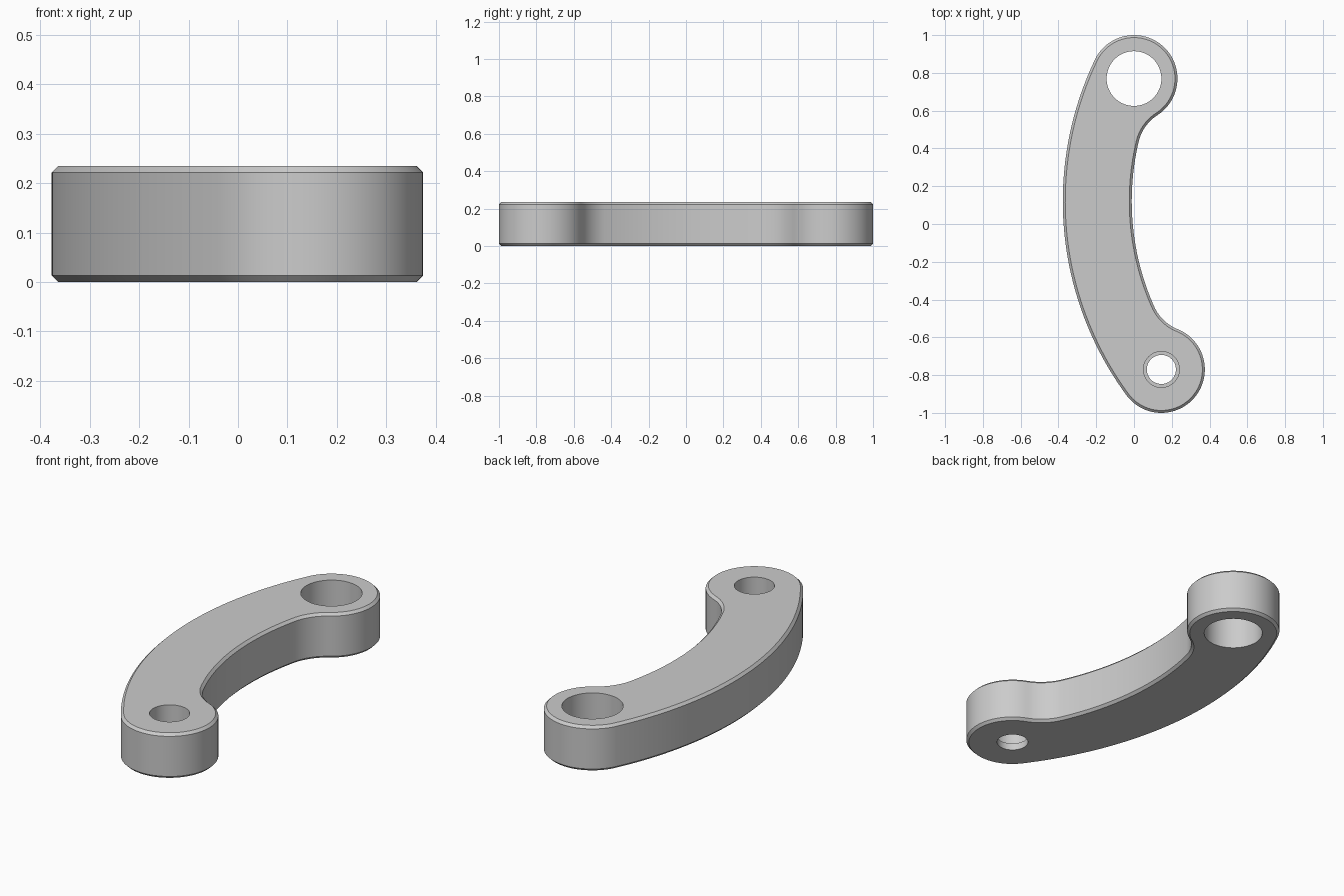
import bpy, bmesh, math
from mathutils import Vector

cube = bpy.data.objects.get("Cube")
if cube:
    bpy.data.objects.remove(cube)

# Main dimensions
HEIGHT, CHAMFER = 0.235, 0.013
END_R, FILLET_R = 0.23, 0.23
BACK_END = Vector((0, 0.77))
FRONT_END = Vector((0.145, -0.77))
ARC_CENTRE = Vector((1.358, 0.121))
OUTER_R, INNER_R = 1.735, 1.37
LEDGE_Z = 0.037


def angle(a, b):
    return math.atan2(b.y - a.y, b.x - a.x)


def arc(centre, radius, start, end, steps):
    """Points along an arc, leaving out the last one."""
    return [centre + radius * Vector((math.cos(t), math.sin(t)))
            for t in (start + (end - start) * i / steps for i in range(steps))]


def fillet_centre(end, side):
    """Centre of the circle that blends an end into the inner arc."""
    r1, r2 = END_R + FILLET_R, INNER_R - FILLET_R
    line = ARC_CENTRE - end
    d = line.length
    u = line / d
    a = (r1 * r1 - r2 * r2 + d * d) / (2 * d)
    return end + a * u + side * math.sqrt(r1 * r1 - a * a) * Vector((-u.y, u.x))


def outline(inset):
    """Counter-clockwise outline of the link, shrunk by inset."""
    tau = math.tau
    fb, ff = fillet_centre(BACK_END, -1), fillet_centre(FRONT_END, 1)
    ob, of = angle(ARC_CENTRE, BACK_END), angle(ARC_CENTRE, FRONT_END) % tau
    ib, i_f = angle(ARC_CENTRE, fb), angle(ARC_CENTRE, ff) % tau
    end, fil = END_R - inset, FILLET_R + inset
    return (
        arc(ARC_CENTRE, OUTER_R - inset, ob, of, 48)
        + arc(FRONT_END, end, of, angle(FRONT_END, ff) + tau, 48)
        + arc(ff, fil, angle(ff, FRONT_END) % tau, i_f, 20)
        + arc(ARC_CENTRE, INNER_R + inset, i_f, ib, 40)
        + arc(fb, fil, ib, angle(fb, BACK_END), 20)
        + arc(BACK_END, end, angle(BACK_END, fb), ob, 48))


bm = bmesh.new()


def ring(points, z):
    verts = [bm.verts.new((p.x, p.y, z)) for p in points]
    for a, b in zip(verts, verts[1:] + verts[:1]):
        bm.edges.new((a, b))
    return verts


def bridge(lower, upper):
    n = len(lower)
    for i in range(n):
        j = (i + 1) % n
        bm.faces.new((lower[i], lower[j], upper[j], upper[i]))


def wall(rings):
    for lower, upper in zip(rings, rings[1:]):
        bridge(lower, upper)
    return rings


def circle(centre, radius, z):
    return ring(arc(centre, radius, 0, math.tau, 64), z)


# Outer wall with chamfered rims
body = wall([ring(outline(inset), z) for inset, z in (
    (CHAMFER, 0), (0, CHAMFER), (0, HEIGHT - CHAMFER), (CHAMFER, HEIGHT))])

# Plain hole at the back, stepped hole at the front
large_hole = wall([circle(BACK_END, 0.145, z) for z in (0, HEIGHT)])
stepped_hole = wall([circle(FRONT_END, r, z) for r, z in (
    (0.077, 0), (0.077, LEDGE_Z), (0.095, LEDGE_Z), (0.095, HEIGHT))])

# Flat bottom and top around the holes
for k in (0, -1):
    edges = []
    for loop in (body[k], large_hole[k], stepped_hole[k]):
        edges += [bm.edges.get((a, b)) for a, b in zip(loop, loop[1:] + loop[:1])]
    bmesh.ops.triangle_fill(bm, edges=edges, use_beauty=True)

bmesh.ops.recalc_face_normals(bm, faces=bm.faces[:])
mesh = bpy.data.meshes.new("curved_link")
bm.to_mesh(mesh)
bm.free()

# Plain grey material
grey = bpy.data.materials.new("light_grey")
grey.use_nodes = True
colour = (0.6, 0.6, 0.6, 1)
grey.diffuse_color = colour
grey.node_tree.nodes["Principled BSDF"].inputs["Base Color"].default_value = colour
mesh.materials.append(grey)

link = bpy.data.objects.new("curved_link", mesh)
bpy.context.collection.objects.link(link)
bpy.ops.object.select_all(action="DESELECT")
link.select_set(True)
bpy.context.view_layer.objects.active = link
bpy.ops.object.shade_smooth_by_angle(angle=math.radians(30))
